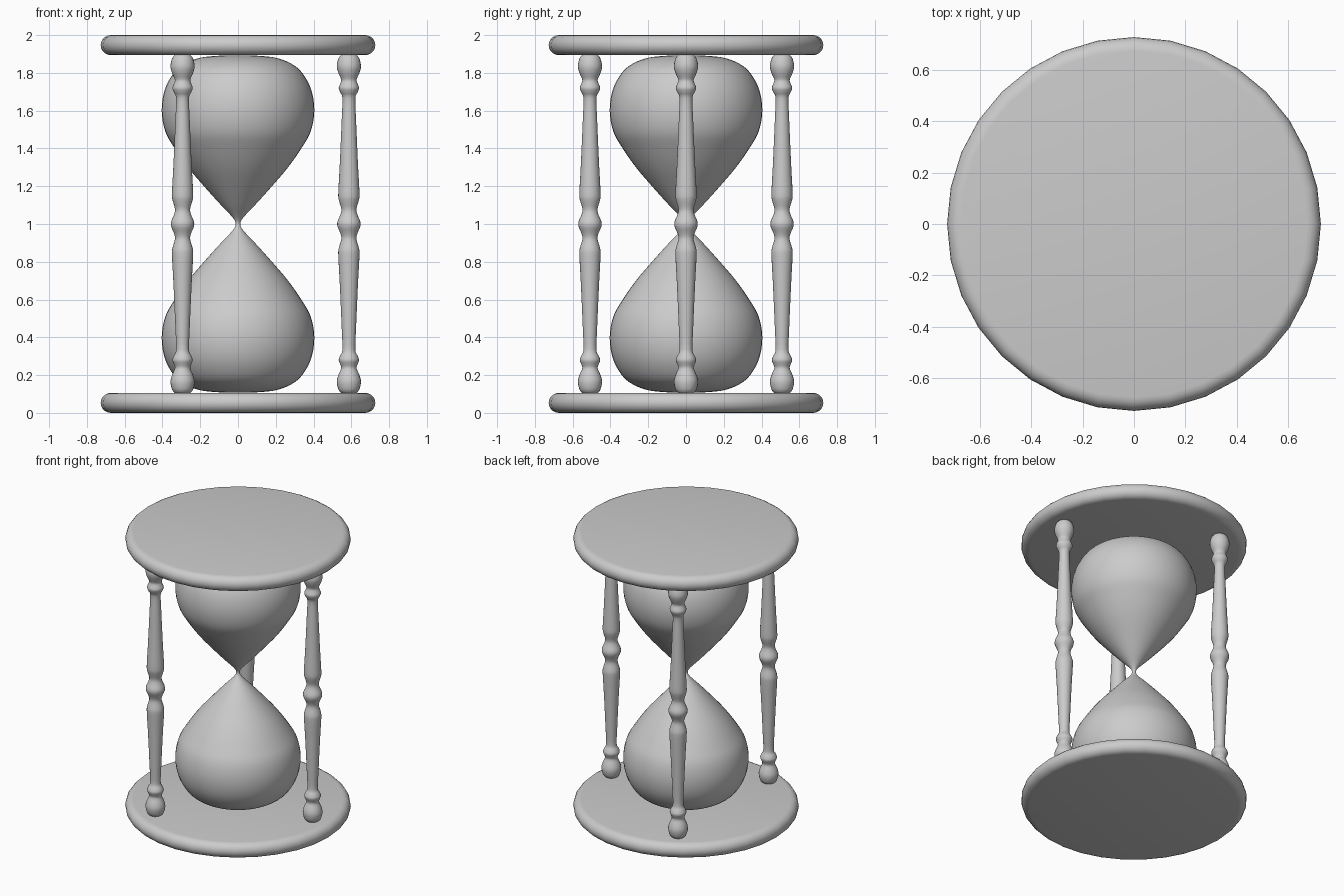
import bpy, math
from mathutils import Vector

if "Cube" in bpy.data.objects:
    bpy.data.objects.remove(bpy.data.objects["Cube"])


def smooth_profile(pts, steps):
    """Catmull-Rom curve through (radius, z) points."""
    p = [Vector(q) for q in pts]
    p = [2 * p[0] - p[1]] + p + [2 * p[-1] - p[-2]]
    out = []
    for i in range(1, len(p) - 2):
        a, b, c, d = p[i - 1:i + 3]
        for k in range(steps):
            t = k / steps
            out.append(0.5 * (2 * b + (c - a) * t + (2 * a - 5 * b + 4 * c - d) * t * t
                              + (3 * b - a - 3 * c + d) * t ** 3))
    return [(max(q.x, 0.002), q.y) for q in out + [p[-2]]]


def mirrored(half, mid=1.0):
    """Mirror a lower-half profile (ending at mid height) upwards."""
    return half + [(r, 2 * mid - z) for r, z in reversed(half[:-1])]


def lathe(name, profile, sides, location=(0, 0, 0), angle=35):
    verts, faces = [], []
    for r, z in profile:
        for s in range(sides):
            a = 2 * math.pi * s / sides
            verts.append((r * math.cos(a), r * math.sin(a), z))
    for i in range(len(profile) - 1):
        for s in range(sides):
            n = (s + 1) % sides
            faces.append((i * sides + s, i * sides + n,
                          (i + 1) * sides + n, (i + 1) * sides + s))
    top = (len(profile) - 1) * sides
    faces.append(tuple(reversed(range(sides))))
    faces.append(tuple(range(top, top + sides)))
    mesh = bpy.data.meshes.new(name)
    mesh.from_pydata(verts, [], faces)
    ob = bpy.data.objects.new(name, mesh)
    ob.location = location
    bpy.context.collection.objects.link(ob)
    bpy.ops.object.select_all(action='DESELECT')
    ob.select_set(True)
    bpy.context.view_layer.objects.active = ob
    bpy.ops.object.shade_smooth_by_angle(angle=math.radians(angle))
    return ob


# Round end plates with fully rounded rims
R, T = 0.727, 0.106
rim = [(R - T / 2 + T / 2 * math.cos(a), T / 2 + T / 2 * math.sin(a))
       for a in (math.pi * (k / 10 - 0.5) for k in range(11))]
lathe("bottom_plate", rim, 32)
lathe("top_plate", rim, 32, (0, 0, 2 - T))

# Double glass bulb
bulb = [(0.002, 0.108), (0.10, 0.109), (0.20, 0.12), (0.28, 0.15), (0.34, 0.20),
        (0.388, 0.29), (0.404, 0.40), (0.385, 0.51), (0.335, 0.60), (0.265, 0.70),
        (0.18, 0.80), (0.09, 0.90), (0.042, 0.95), (0.018, 0.98), (0.012, 1.0)]
lathe("glass_bulb", smooth_profile(mirrored(bulb), 4), 48)

# Three turned posts
post = [(0.042, 0.106), (0.056, 0.125), (0.064, 0.165), (0.056, 0.20), (0.041, 0.235),
        (0.045, 0.255), (0.054, 0.28), (0.045, 0.305), (0.034, 0.335), (0.038, 0.45),
        (0.048, 0.68), (0.056, 0.83), (0.054, 0.87), (0.040, 0.92), (0.045, 0.95),
        (0.058, 0.98), (0.062, 1.0)]
for i in range(3):
    a = 2 * math.pi * i / 3
    lathe(f"post_{i + 1}", smooth_profile(mirrored(post), 3), 24,
          (0.587 * math.cos(a), 0.587 * math.sin(a), 0), 50)
